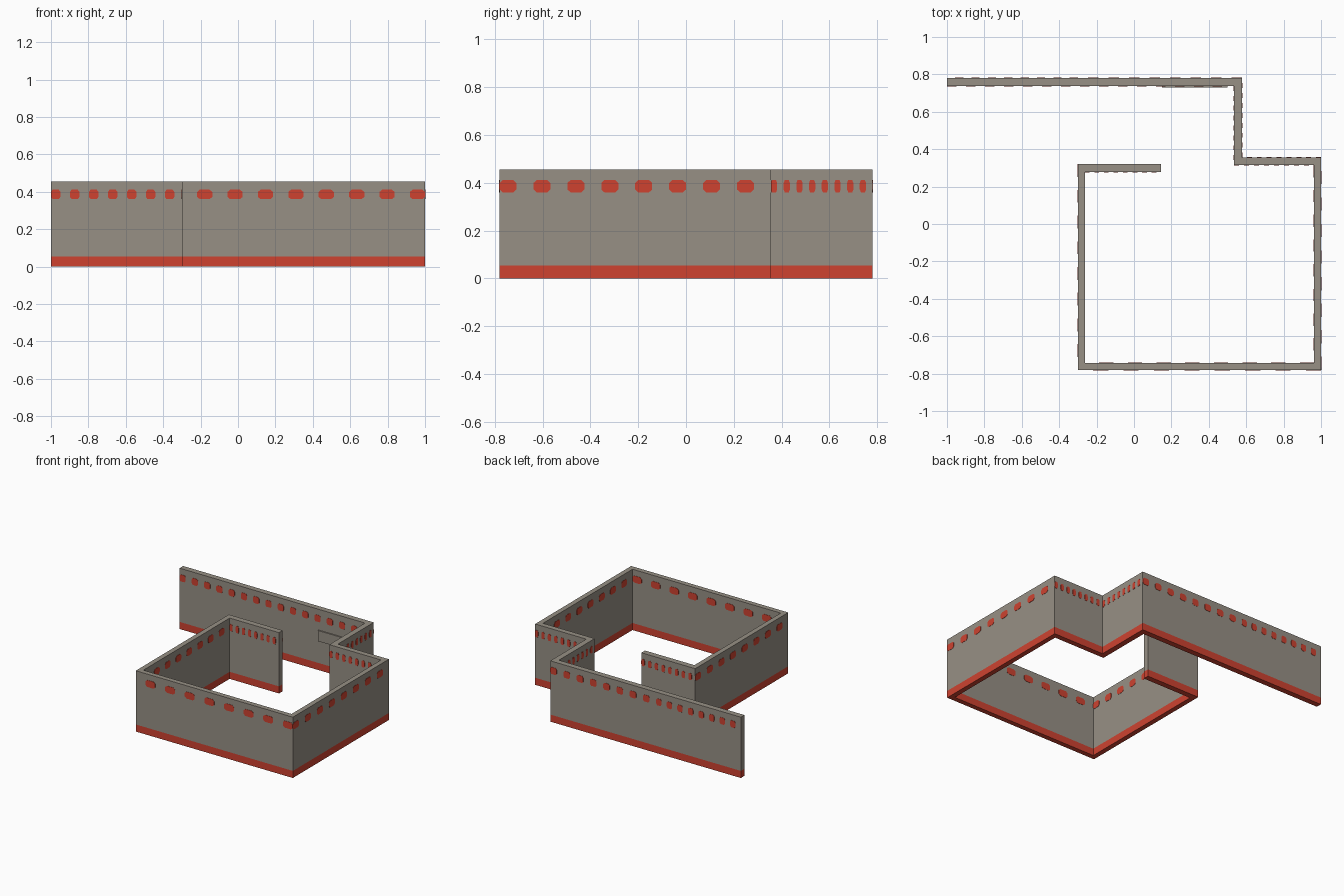
import bpy, bmesh
from mathutils import Vector

if "Cube" in bpy.data.objects:
    bpy.data.objects.remove(bpy.data.objects["Cube"])

HEIGHT, BAND = 0.455, 0.053


def material(name, rgb):
    m = bpy.data.materials.new(name)
    m.diffuse_color = (*rgb, 1)
    m.use_nodes = True
    m.node_tree.nodes["Principled BSDF"].inputs["Base Color"].default_value = m.diffuse_color
    return m


GREY = material("stone grey", (0.31, 0.28, 0.235))
RED = material("trim red", (0.62, 0.055, 0.03))


def make_object(name, bm, mats):
    me = bpy.data.meshes.new(name)
    bm.to_mesh(me)
    bm.free()
    for m in mats:
        me.materials.append(m)
    ob = bpy.data.objects.new(name, me)
    bpy.context.collection.objects.link(ob)
    return ob


# Floor-plan outline of the connected walls, counter-clockwise
plan = [(-.3, -.78), (1, -.78), (1, .355), (.577, .355), (.577, .78), (-1, .78),
        (-1, .738), (.535, .738), (.535, .315), (.963, .315), (.963, -.743),
        (-.263, -.743), (-.263, .277), (.145, .277), (.145, .32), (-.3, .32)]
plan = [Vector((x, y, 0)) for x, y in plan]

# Walls with a red skirting below the cut line
bm = bmesh.new()
base = bm.faces.new([bm.verts.new(p) for p in plan])
top = bmesh.ops.extrude_face_region(bm, geom=[base])["geom"]
bmesh.ops.translate(bm, vec=(0, 0, HEIGHT),
                    verts=[v for v in top if isinstance(v, bmesh.types.BMVert)])
bmesh.ops.bisect_plane(bm, geom=bm.verts[:] + bm.edges[:] + bm.faces[:],
                       plane_co=(0, 0, BAND), plane_no=(0, 0, 1))
bmesh.ops.recalc_face_normals(bm, faces=bm.faces)
for f in bm.faces:
    f.material_index = int(f.calc_center_median().z < BAND)
make_object("walls", bm, [GREY, RED])


# Row of thin octagonal red markers along one wall face
def markers(bm, a, b, count=8, pitch=None):
    along = (b - a).normalized()
    out = (plan_normal(a, b)) * 0.002
    pitch = pitch or (b - a).length / count
    w, z0, z1 = pitch / 2, 0.36, 0.411
    c, h = w * 0.18, 0.012
    shape = [(c, z0), (w - c, z0), (w, z0 + h), (w, z1 - h),
             (w - c, z1), (c, z1), (0, z1 - h), (0, z0 + h)]
    for i in range(count):
        pts = [a + along * (i * pitch + s) + Vector((0, 0, z)) for s, z in shape]
        back = [bm.verts.new(p) for p in pts]
        front = [bm.verts.new(p + out) for p in pts]
        bm.faces.new(front)
        for k in range(8):
            n = (k + 1) % 8
            bm.faces.new((back[k], back[n], front[n], front[k]))


def plan_normal(a, b):
    d = (b - a).normalized()
    return Vector((d.y, -d.x, 0))


bm = bmesh.new()
for i, a in enumerate(plan):
    b = plan[(i + 1) % len(plan)]
    if i in (5, 13):                      # plain wall ends
        continue
    if i == 0:                            # front wall row finishes at its right end
        step = (b - a).normalized() * (b - a).length / 16
        markers(bm, a + step, b + step)
    elif i == 4:                          # long rear face has two rows
        mid = Vector((-.3, .78, 0))
        markers(bm, a, mid)
        markers(bm, mid, b)
    elif i == 6:
        markers(bm, a, b, 15, 0.1015)
    else:
        markers(bm, a, b)
make_object("wall_markers", bm, [RED])

# Thin blank plaque on the inside of the rear wall
bm = bmesh.new()
bmesh.ops.create_cube(bm, size=1)
bmesh.ops.scale(bm, vec=(0.35, 0.009, 0.08), verts=bm.verts)
bmesh.ops.translate(bm, vec=(0.325, 0.7335, 0.26), verts=bm.verts)
make_object("plaque", bm, [GREY])
